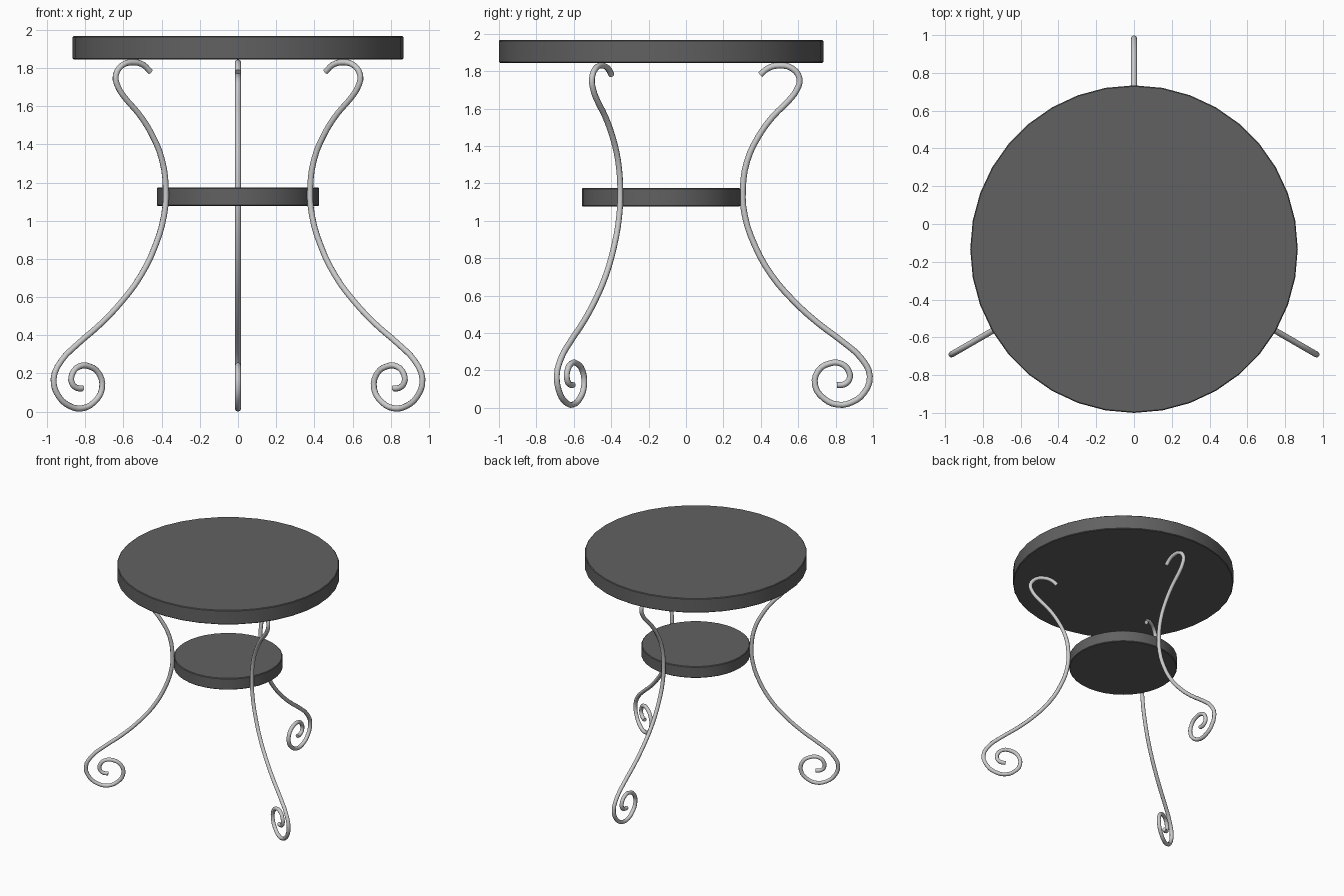
import bpy
import math
from mathutils import Matrix, Vector

default_cube = bpy.data.objects.get("Cube")
if default_cube:
    bpy.data.objects.remove(default_cube, do_unlink=True)

CENTRE = Vector((0, -0.133, 0))


def make_material(name, value):
    material = bpy.data.materials.new(name)
    material.use_nodes = True
    colour = (value, value, value, 1)
    material.diffuse_color = colour
    material.node_tree.nodes["Principled BSDF"].inputs["Base Color"].default_value = colour
    return material


dark_grey = make_material("dark grey", 0.12)
light_grey = make_material("light grey metal", 0.6)


def make_disc(name, radius, bottom, top):
    """Round board with a slightly softened rim."""
    bpy.ops.mesh.primitive_cylinder_add(
        vertices=36, radius=radius, depth=top - bottom,
        location=CENTRE + Vector((0, 0, (top + bottom) / 2)))
    disc = bpy.context.object
    disc.name = name
    disc.data.materials.append(dark_grey)
    bevel = disc.modifiers.new("soft rim", "BEVEL")
    bevel.width = 0.005
    bevel.segments = 1
    bevel.limit_method = "ANGLE"
    bpy.ops.object.modifier_apply(modifier=bevel.name)
    bpy.ops.object.shade_smooth_by_angle(angle=math.radians(30))
    return disc


# Boards
make_disc("table_top", 0.867, 1.845, 1.967)
make_disc("lower_shelf", 0.424, 1.077, 1.175)

# Scrolled leg path as (distance from the axis, height): hook, waist, foot scroll
leg_path = [
    (.53, 1.78), (.57, 1.815), (.63, 1.83), (.70, 1.815), (.74, 1.76),
    (.725, 1.7), (.68, 1.64), (.6, 1.56), (.52, 1.45), (.46, 1.32),
    (.437, 1.17), (.447, 1.03), (.5, .87), (.59, .71), (.7, .58),
    (.83, .46), (.975, .35), (1.07, .265), (1.116, .17), (1.085, .08),
    (1.02, .03), (.945, .017), (.87, .05), (.823, .12), (.84, .198),
    (.9, .237), (.963, .236), (1.004, .195), (1.005, .15), (.977, .125), (.94, .122),
]


def make_leg(name, angle):
    curve = bpy.data.curves.new(name, "CURVE")
    curve.dimensions = "3D"
    curve.resolution_u = 3
    curve.bevel_depth = 0.016
    curve.bevel_resolution = 2
    curve.use_fill_caps = True
    spline = curve.splines.new("BEZIER")
    spline.bezier_points.add(len(leg_path) - 1)
    for point, (reach, height) in zip(spline.bezier_points, leg_path):
        point.co = (reach, 0, height)
        point.handle_left_type = point.handle_right_type = "AUTO"
    curve.materials.append(light_grey)
    leg = bpy.data.objects.new(name, curve)
    bpy.context.collection.objects.link(leg)
    leg.matrix_world = Matrix.Translation(CENTRE) @ Matrix.Rotation(math.radians(angle), 4, "Z")
    bpy.ops.object.select_all(action="DESELECT")
    leg.select_set(True)
    bpy.context.view_layer.objects.active = leg
    bpy.ops.object.convert(target="MESH")
    bpy.ops.object.shade_smooth_by_angle(angle=math.radians(50))


# Three legs evenly spaced around the axis
for leg_name, leg_angle in (("back_leg", 90), ("right_leg", 210), ("left_leg", 330)):
    make_leg(leg_name, leg_angle)
